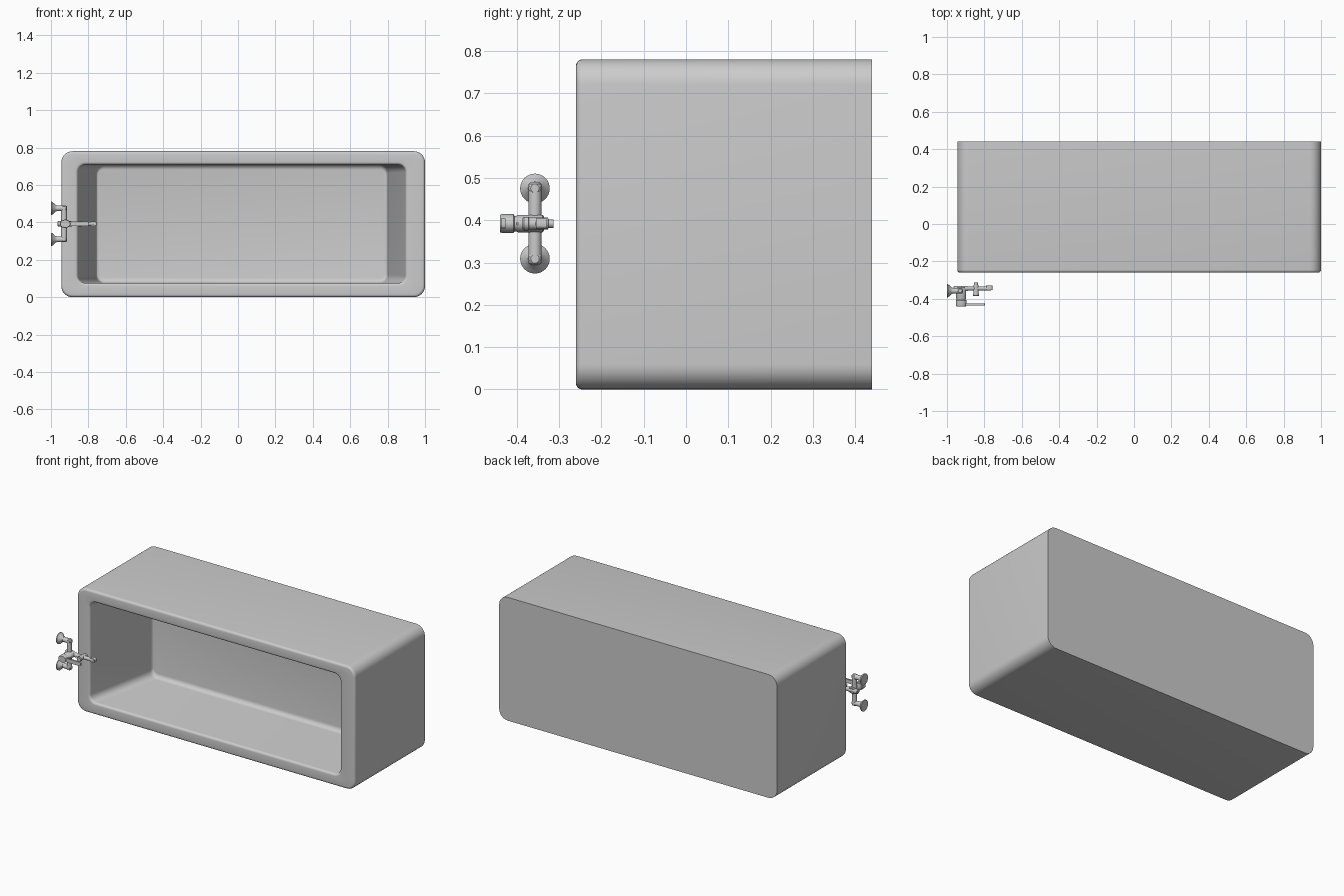
import bpy, bmesh, math
from mathutils import Vector

if "Cube" in bpy.data.objects:
    bpy.data.objects.remove(bpy.data.objects["Cube"])


def finish(obj, angle=35):
    bpy.ops.object.select_all(action='DESELECT')
    obj.select_set(True)
    bpy.context.view_layer.objects.active = obj
    bpy.ops.object.shade_smooth_by_angle(angle=math.radians(angle))
    return obj


def loft(name, loops):
    """Skin a list of equal-length point loops and cap both ends."""
    bm = bmesh.new()
    rings = [[bm.verts.new(p) for p in lp] for lp in loops]
    n = len(rings[0])
    for a, b in zip(rings, rings[1:]):
        for i in range(n):
            j = (i + 1) % n
            bm.faces.new((a[i], a[j], b[j], b[i]))
    bm.faces.new(rings[0])
    bm.faces.new(rings[-1])
    bmesh.ops.recalc_face_normals(bm, faces=bm.faces)
    me = bpy.data.meshes.new(name)
    bm.to_mesh(me)
    bm.free()
    obj = bpy.data.objects.new(name, me)
    bpy.context.collection.objects.link(obj)
    return finish(obj)


def rounded(x0, x1, z0, z1, r, y, seg=8):
    """Rounded rectangle in the xz plane at depth y."""
    pts = []
    for k, (cx, cz) in enumerate([(x1 - r, z1 - r), (x0 + r, z1 - r),
                                  (x0 + r, z0 + r), (x1 - r, z0 + r)]):
        for i in range(seg + 1):
            a = math.pi / 2 * (k + i / seg)
            pts.append((cx + r * math.cos(a), y, cz + r * math.sin(a)))
    return pts


def turned(name, origin, axis, profile, squash=1.0, n=32):
    """Turned part: profile of (distance along axis, radius)."""
    o, d = Vector(origin), Vector(axis)
    v = Vector((0, 0, 1)) if abs(d.z) < 0.5 else Vector((0, 1, 0))
    u = v.cross(d)
    return loft(name, [[o + d * t + r * (math.cos(2 * math.pi * i / n) * u
                + squash * math.sin(2 * math.pi * i / n) * v) for i in range(n)]
                for t, r in profile])


# Tub: outer shell, rolled rim, sloped basin walls, filleted floor
def outer(i, y):
    return rounded(-.945 + i, 1 - i, i, .78 - i, .06 - i, y)


def inner(i, y):
    return rounded(-.855 - i, .895 + i, .075 - i, .708 + i, .04 + i, y)


quarter = [math.pi / 2 * k / 5 for k in range(6)]
loops = [outer(0, .44)]
loops += [outer(.015 * (1 - math.cos(a)), -.245 - .015 * math.sin(a)) for a in quarter]
loops += [inner(.015 * (1 - math.sin(a)), -.245 - .015 * math.cos(a)) for a in quarter]
f = .028
for a in quarter:
    i = f * (1 - math.cos(a))
    loops.append(rounded(-.76 + i / 3, .80 - i / 3, .075 + i, .708 - i,
                         .045 - i / 2, .20 + f * math.sin(a)))
loft("bathtub", loops)

# Wall flanges and elbow stubs, mirrored above and below the centre
CY, CZ = -.357, .392
for label, s in (("upper", 1), ("lower", -1)):
    z = CZ + s * .083
    turned(label + "_flange", (-1, CY, z), (1, 0, 0),
           [(0, .035), (.006, .035), (.014, .028), (.024, .018), (.03, .016)])
    turned(label + "_stub", (-.975, CY, z), (1, 0, 0),
           [(0, .015), (.055, .015), (.06, .010)])

# Cross pipe between the stubs
turned("mixer_pipe", (-.93, CY, CZ - .098), (0, 0, 1),
       [(0, .010), (.005, .0155), (.191, .0155), (.196, .010)])

# Mixer body pointing forward, with control collar
turned("mixer_body", (-.924, -.335, CZ), (0, -1, 0),
       [(0, .022), (.004, .027), (.062, .027), (.066, .024), (.070, .024),
        (.073, .029), (.100, .029), (.105, .026)], squash=.77)

# Flat control lever
loft("control_lever", [rounded(-.94, -.797, CZ - .012, CZ + .012, .008, y, 4)
                       for y in (-.426, -.437)])

# Spout with tip and diverter knob
turned("spout", (-.965, -.345, CZ), (1, 0, 0),
       [(0, .010), (.003, .014), (.075, .014), (.08, .011), (.185, .011), (.2, .010)])
loft("spout_tip", [rounded(-.79, -.757, CZ - .012, CZ + .012, .008, y, 4)
                   for y in (-.33, -.354)])
turned("diverter", (-.845, -.313, CZ), (0, -1, 0),
       [(0, .010), (.012, .010), (.013, .014), (.058, .014), (.059, .016),
        (.070, .016), (.073, .013)])
